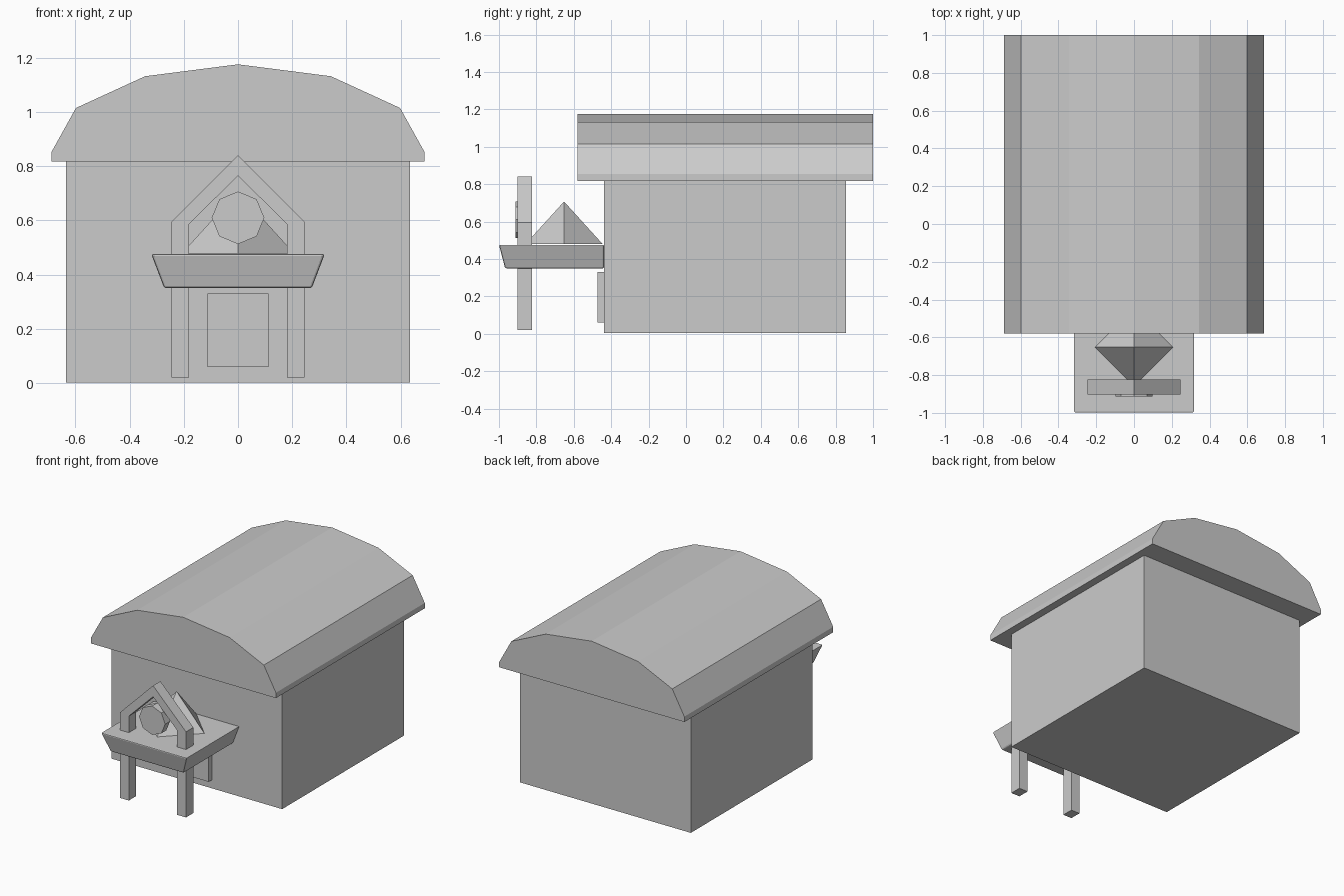
import bpy, bmesh, math

if "Cube" in bpy.data.objects:
    bpy.data.objects.remove(bpy.data.objects["Cube"])


def extrude_profile(name, pts, y0, y1):
    """Extrude an x/z outline along y."""
    bm = bmesh.new()
    face = bm.faces.new([bm.verts.new((x, y0, z)) for x, z in pts])
    ext = bmesh.ops.extrude_face_region(bm, geom=[face])
    moved = [g for g in ext["geom"] if isinstance(g, bmesh.types.BMVert)]
    bmesh.ops.translate(bm, verts=moved, vec=(0, y1 - y0, 0))
    bmesh.ops.recalc_face_normals(bm, faces=bm.faces)
    mesh = bpy.data.meshes.new(name)
    bm.to_mesh(mesh)
    bm.free()
    obj = bpy.data.objects.new(name, mesh)
    bpy.context.collection.objects.link(obj)
    return obj


def mirrored(right):
    """Complete a right-half outline; points on x = 0 are not doubled."""
    return right + [(-x, z) for x, z in reversed(right) if x > 0]


def box(name, x, z0, z1, y0, y1):
    return extrude_profile(name, mirrored([(x, z0), (x, z1)]), y0, y1)


# Main walls and door
box("walls", 0.635, 0.003, 0.82, -0.438, 0.856)
box("door", 0.113, 0.06, 0.33, -0.473, -0.43)

# Faceted barrel roof
extrude_profile("roof", mirrored([(0.688, 0.817), (0.688, 0.853), (0.598, 1.015),
                                  (0.343, 1.132), (0, 1.176)]), -0.58, 1.0)

# Porch slab: flared on the front and sides, slightly bevelled
slab = extrude_profile("porch_slab", mirrored([(0.272, 0.35), (0.32, 0.476)]), -1.0, -0.438)
for v in slab.data.vertices:
    if v.co.z < 0.4 and v.co.y < -0.9:
        v.co.y = -0.967
bev = slab.modifiers.new("soft_edges", "BEVEL")
bev.width = 0.008
bev.segments = 2

# Gabled porch frame: two posts joined by a peak
outer = [(0.245, 0.02), (0.245, 0.595), (0, 0.84), (-0.245, 0.595), (-0.245, 0.02)]
inner = [(-0.18, 0.02), (-0.18, 0.587), (0, 0.765), (0.18, 0.587), (0.18, 0.02)]
extrude_profile("porch_frame", outer + inner, -0.902, -0.824)

# Pyramid porch roof, corners pointing along the axes
bpy.ops.mesh.primitive_cone_add(vertices=4, radius1=0.207, radius2=0, depth=0.228,
                                location=(0, -0.652, 0.593))
bpy.context.object.name = "porch_roof"

# Octagonal disc in the gable
disc = [(0.097 * math.sin(math.tau * i / 8), 0.61 + 0.097 * math.cos(math.tau * i / 8))
        for i in range(8)]
extrude_profile("gable_disc", disc, -0.912, -0.86)
